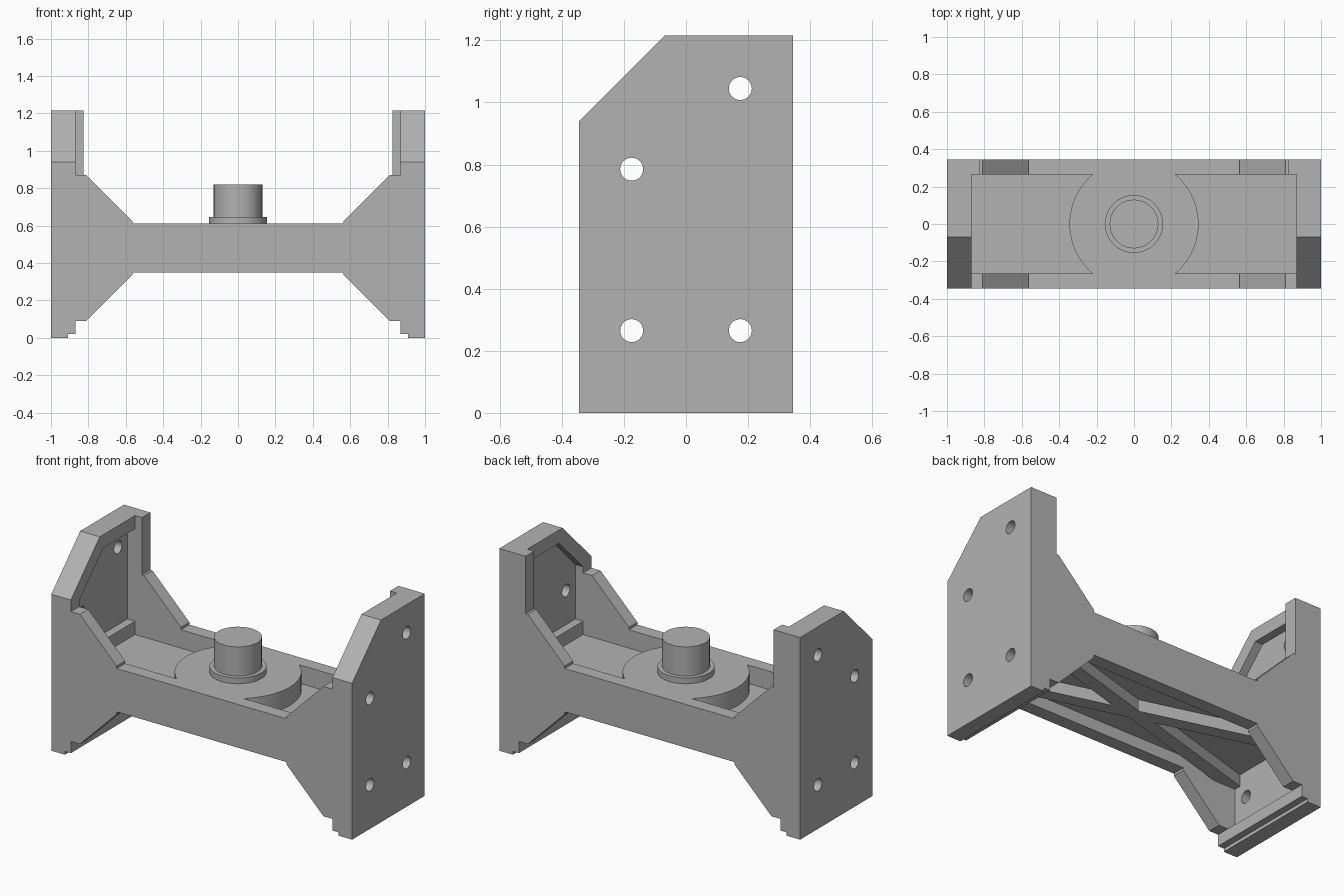
import bpy
import bmesh
from math import asin, cos, sin, pi
from mathutils import Vector

if "Cube" in bpy.data.objects:
    bpy.data.objects.remove(bpy.data.objects["Cube"], do_unlink=True)

grey = bpy.data.materials.new("plain grey")
grey.use_nodes = True
COLOUR = (0.45, 0.45, 0.45, 1)
grey.diffuse_color = COLOUR
grey.node_tree.nodes["Principled BSDF"].inputs["Base Color"].default_value = COLOUR

AXES = {
    "x": lambda a, b, d: Vector((d, a, b)),
    "y": lambda a, b, d: Vector((a, d, b)),
    "z": lambda a, b, d: Vector((a, b, d)),
}


def prism(name, outline, axis, lo, hi):
    """Extrude a closed outline along one axis from lo to hi."""
    bm = bmesh.new()
    place = AXES[axis]
    face = bm.faces.new([bm.verts.new(place(a, b, lo)) for a, b in outline])
    new = bmesh.ops.extrude_face_region(bm, geom=[face])["geom"]
    shift = place(0, 0, hi - lo)
    bmesh.ops.translate(bm, vec=shift, verts=[v for v in new if isinstance(v, bmesh.types.BMVert)])
    bmesh.ops.recalc_face_normals(bm, faces=bm.faces)
    mesh = bpy.data.meshes.new(name)
    bm.to_mesh(mesh)
    bm.free()
    mesh.materials.append(grey)
    obj = bpy.data.objects.new(name, mesh)
    bpy.context.collection.objects.link(obj)
    return obj


def rect(a0, b0, a1, b1):
    return [(a0, b0), (a1, b0), (a1, b1), (a0, b1)]


def arc(r, start=0, end=2 * pi, n=64, ca=0, cb=0):
    return [(ca + r * cos(start + (end - start) * i / n),
             cb + r * sin(start + (end - start) * i / n)) for i in range(n)]


def cut(obj, cutters):
    """Subtract each cutter, then delete it."""
    bpy.context.view_layer.objects.active = obj
    for c in cutters:
        mod = obj.modifiers.new("cut", "BOOLEAN")
        mod.operation = "DIFFERENCE"
        mod.solver = "EXACT"
        mod.object = c
        bpy.ops.object.modifier_apply(modifier=mod.name)
        bpy.data.objects.remove(c, do_unlink=True)


def smooth(obj):
    bpy.ops.object.select_all(action="DESELECT")
    obj.select_set(True)
    bpy.context.view_layer.objects.active = obj
    bpy.ops.object.shade_smooth_by_angle(angle=0.5)


W = 0.345     # half depth
IN = 0.265    # inner face of the side walls
RIM = 0.87    # inner face of the end plate rims
SKIN = 0.92   # inner face of the end plate panels
TOP = 1.215
DECK = 0.61

# End plates: chamfered slab with recessed panels, a stepped foot and bolt holes
slab = [(-W, 0), (W, 0), (W, TOP), (-0.07, TOP), (-W, 0.94)]
upper_recess = [(-IN, 0.58), (IN, 0.58), (IN, 1.135), (-0.037, 1.135), (-IN, 0.907)]
holes = [(-0.175, 0.265), (0.175, 0.265), (-0.175, 0.785), (0.175, 1.045)]

for side, s in (("left", 1), ("right", -1)):
    plate = prism(side + "_end_plate", slab, "x", s * RIM, s)
    cutters = [
        prism("recess_cutter", upper_recess, "x", s * 0.8, s * SKIN),
        prism("recess_cutter", rect(-IN, 0.09, IN, 0.42), "x", s * 0.8, s * SKIN),
        prism("foot_cutter", rect(-1, -1, 1, 0.02), "x", s * 0.8, s * 0.91),
    ]
    cutters += [prism("hole_cutter", arc(0.037, n=32, ca=y, cb=z), "x", s * 0.8, s * 1.1)
                for y, z in holes]
    cut(plate, cutters)
    smooth(plate)

# Side walls: half profile mirrored in x, with sloped gussets
upper = [(0.565, DECK), (0.565, 0.625), (0.81, 0.87)]
lower = [(RIM, 0.09), (0.81, 0.09), (0.565, 0.335), (0.565, 0.35)]
for name, y, corner in (("front_wall", -1, []),
                        ("back_wall", 1, [(0.825, 0.87), (0.825, TOP), (RIM, TOP)])):
    half = upper + (corner or [(RIM, 0.87)]) + lower
    outline = half + [(-x, z) for x, z in reversed(half)]
    prism(name, outline, "y", y * IN, y * W)

# Floor and the crossed ribs beneath it
prism("floor", rect(-SKIN, -IN, SKIN, IN), "z", 0.42, 0.5)
t = 0.042
crotch = t * SKIN / IN
quarter = [(crotch, 0), (SKIN, IN - t), (SKIN, IN + t), (0, t)]
half = quarter + [(-x, y) for x, y in reversed(quarter[:-1])]
prism("cross_ribs", half + [(x, -y) for x, y in reversed(half[1:-1])], "z", 0.35, 0.42)

# Turntable disc trimmed between the walls, with collar and post
R = 0.345
a = asin(IN / R)
right_arc = arc(R, -a, a, 40) + [(R * cos(a), IN)]
disc = prism("round_pad", right_arc + [(-x, -y) for x, y in right_arc], "z", 0.5, DECK)
collar = prism("post_collar", arc(0.155), "z", DECK, 0.645)
post = prism("centre_post", arc(0.13), "z", 0.645, 0.82)
for obj in (disc, collar, post):
    smooth(obj)
